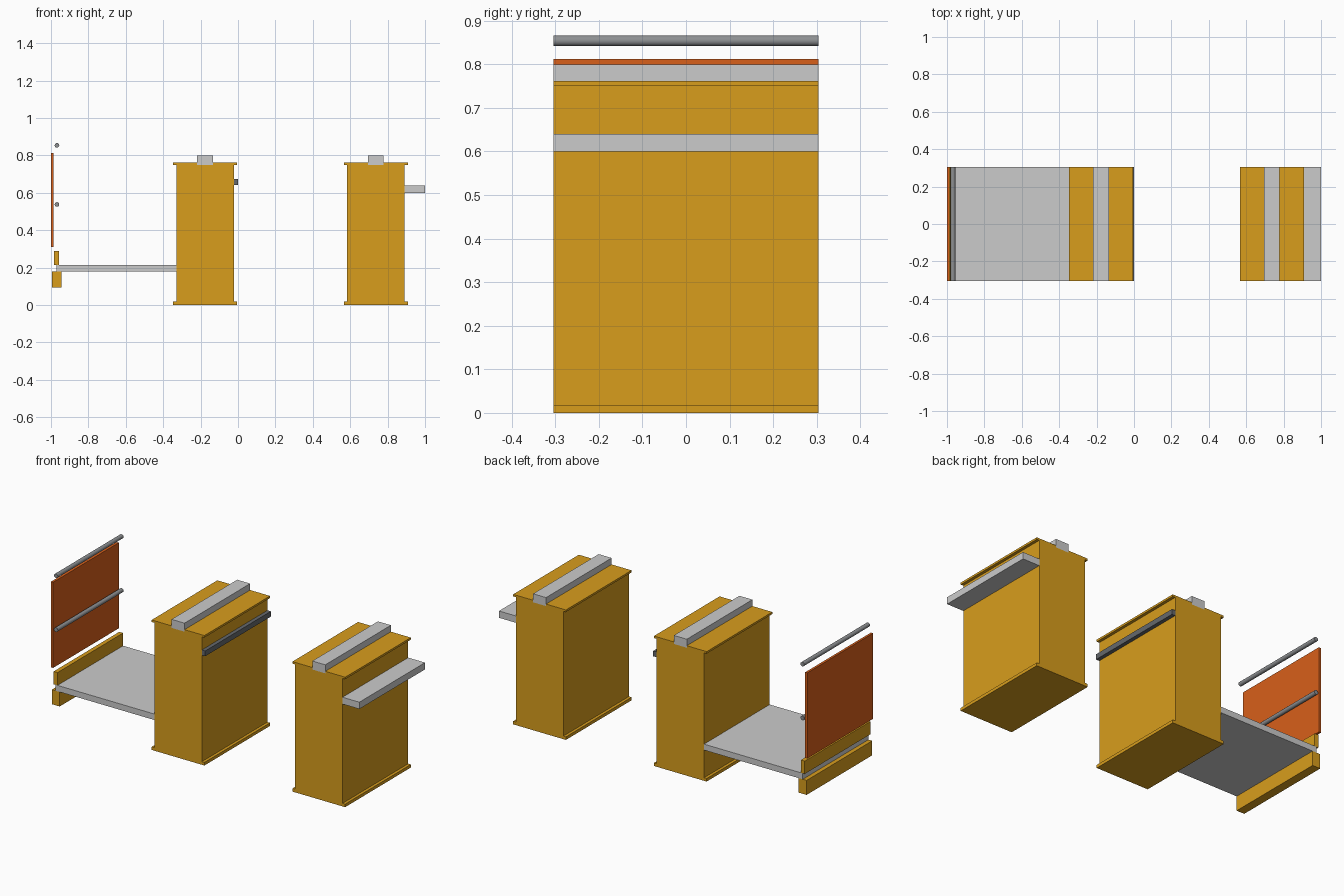
import bpy, math

if "Cube" in bpy.data.objects:
    bpy.data.objects.remove(bpy.data.objects["Cube"])

Y = 0.304  # half length of the extruded section


def material(name, rgb):
    m = bpy.data.materials.new(name)
    m.diffuse_color = (*rgb, 1)
    m.use_nodes = True
    m.node_tree.nodes["Principled BSDF"].inputs["Base Color"].default_value = m.diffuse_color
    return m


yellow = material("yellow_paint", (0.69, 0.34, 0.012))
orange = material("orange_paint", (0.69, 0.115, 0.01))
dark = material("dark_grey", (0.13, 0.14, 0.15))
steel = material("pipe_grey", (0.27, 0.28, 0.29))


def box(name, x0, x1, z0, z1, mat=None):
    bpy.ops.mesh.primitive_cube_add(size=1, location=((x0 + x1) / 2, 0, (z0 + z1) / 2))
    o = bpy.context.object
    o.name = name
    o.scale = (x1 - x0, 2 * Y, z1 - z0)
    bpy.ops.object.transform_apply(location=False, rotation=False, scale=True)
    if mat:
        o.data.materials.append(mat)
    return o


def pipe(name, x, z, r):
    bpy.ops.mesh.primitive_cylinder_add(vertices=12, radius=r, depth=2 * Y,
                                        location=(x, 0, z), rotation=(math.pi / 2, 0, 0))
    o = bpy.context.object
    o.name = name
    o.data.materials.append(steel)
    bpy.ops.object.shade_smooth_by_angle(angle=math.radians(40))


# Two box girders, each with flanges and a rail on top
for side, cx in (("left", -0.176), ("right", 0.737)):
    box(f"{side}_girder_web", cx - 0.154, cx + 0.154, 0.018, 0.75, yellow)
    box(f"{side}_bottom_flange", cx - 0.171, cx + 0.171, 0, 0.018, yellow)
    box(f"{side}_top_flange_outer", cx - 0.171, cx - 0.042, 0.75, 0.762, yellow)
    box(f"{side}_top_flange_inner", cx + 0.042, cx + 0.171, 0.75, 0.762, yellow)
    box(f"{side}_rail", cx - 0.042, cx + 0.042, 0.75, 0.80)

# Side fittings on the girders
box("cable_track", -0.022, 0.0, 0.642, 0.673, dark)
box("side_shelf", 0.891, 1.0, 0.60, 0.64)

# Walkway with edge beam and toe board
box("walkway_deck", -0.97, -0.33, 0.18, 0.215)
box("edge_beam", -0.995, -0.944, 0.095, 0.18, yellow)
box("toe_board", -0.983, -0.958, 0.215, 0.29, yellow)

# Guard panel and handrails
box("guard_panel", -1.0, -0.986, 0.31, 0.812, orange)
pipe("top_handrail", -0.968, 0.854, 0.0125)
pipe("mid_handrail", -0.968, 0.538, 0.0125)
